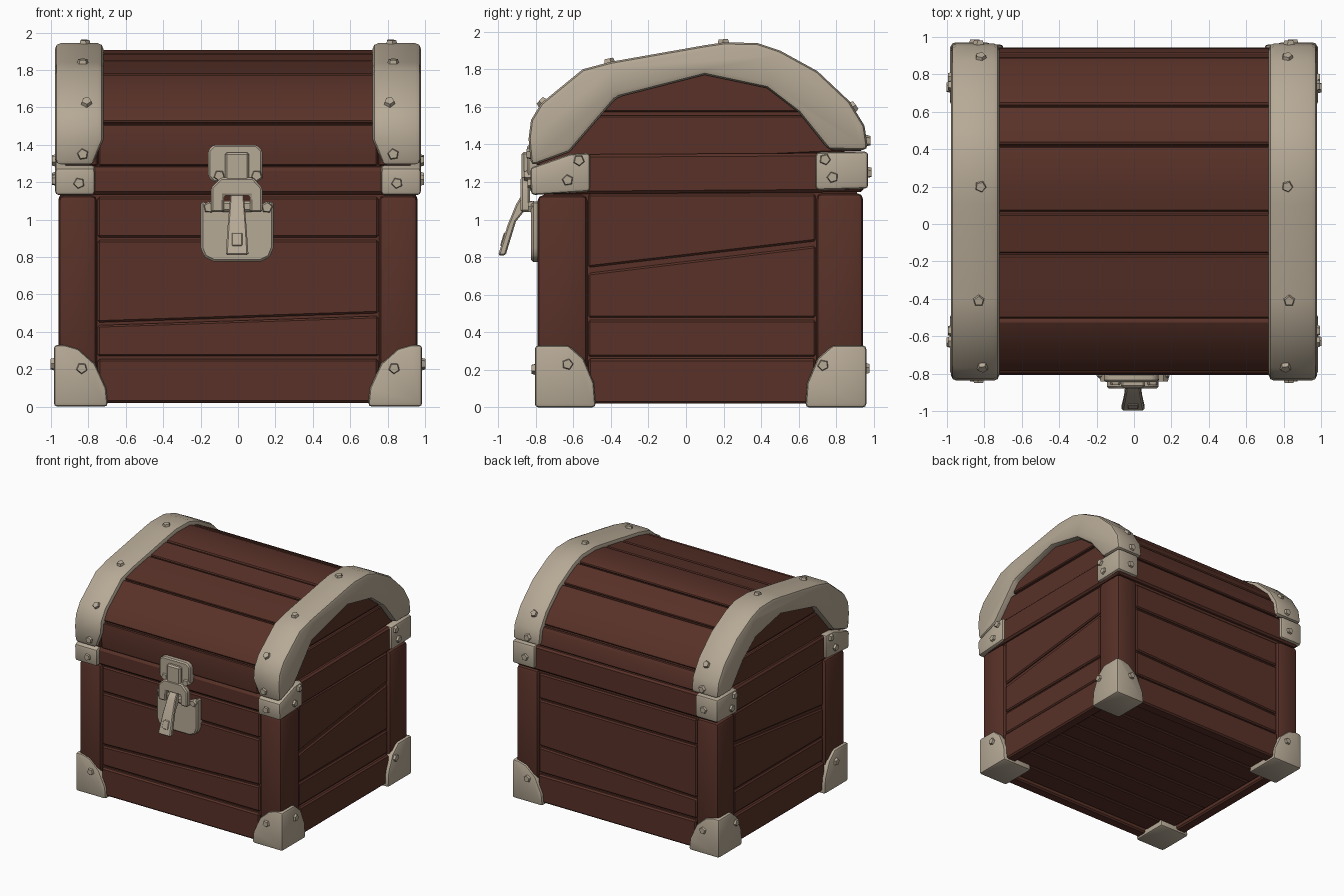
import bpy, bmesh, math
from mathutils import Vector, Matrix

if "Cube" in bpy.data.objects:
    bpy.data.objects.remove(bpy.data.objects["Cube"])


def material(name, rgb):
    m = bpy.data.materials.new(name)
    m.diffuse_color = (*rgb, 1)
    m.use_nodes = True
    m.node_tree.nodes["Principled BSDF"].inputs["Base Color"].default_value = m.diffuse_color
    return m


WOOD = material("dark_brown_wood", (0.098, 0.031, 0.021))
METAL = material("pale_beige_metal", (0.47, 0.40, 0.305))


def finish(name, bm, mat):
    bmesh.ops.recalc_face_normals(bm, faces=bm.faces)
    me = bpy.data.meshes.new(name)
    bm.to_mesh(me)
    bm.free()
    me.materials.append(mat)
    for p in me.polygons:
        p.use_smooth = True
    me.set_sharp_from_angle(angle=math.radians(32))
    ob = bpy.data.objects.new(name, me)
    bpy.context.collection.objects.link(ob)
    return ob


def prism(name, pts, axis, lo, hi, mat, bevel=0.008, seg=1, cuts=()):
    """Extrude a 2D outline along an axis, trim by planes, bevel sharp edges."""
    place = {'x': lambda t, u, v: (t, u, v),
             'y': lambda t, u, v: (u, t, v),
             'z': lambda t, u, v: (u, v, t)}[axis]
    bm = bmesh.new()
    a = [bm.verts.new(place(lo, *p)) for p in pts]
    b = [bm.verts.new(place(hi, *p)) for p in pts]
    n = len(pts)
    bm.faces.new(a)
    bm.faces.new(b[::-1])
    for i in range(n):
        j = (i + 1) % n
        bm.faces.new((a[i], b[i], b[j], a[j]))
    bmesh.ops.recalc_face_normals(bm, faces=bm.faces)
    for co, no in cuts:
        bmesh.ops.bisect_plane(bm, geom=bm.verts[:] + bm.edges[:] + bm.faces[:], dist=1e-5,
                               plane_co=co, plane_no=no, clear_outer=True)
        bmesh.ops.holes_fill(bm, edges=[e for e in bm.edges if e.is_boundary], sides=0)
    bmesh.ops.recalc_face_normals(bm, faces=bm.faces)
    if bevel:
        sharp = [e for e in bm.edges if len(e.link_faces) == 2 and e.calc_face_angle() > 0.6]
        bmesh.ops.bevel(bm, geom=sharp, offset=bevel, offset_type='OFFSET', segments=seg,
                        profile=0.5, affect='EDGES', clamp_overlap=True)
    return finish(name, bm, mat)


def box(name, x, y, z, mat, bevel=0.008, seg=1):
    return prism(name, [(x[0], y[0]), (x[1], y[0]), (x[1], y[1]), (x[0], y[1])],
                 'z', z[0], z[1], mat, bevel, seg)


def span(s, a, b):
    return tuple(sorted((s * a, s * b)))


# body core and base slats
box("body_core", (-0.925, 0.925), (-0.755, 0.91), (0.06, 1.3), WOOD, 0)
for i in range(8):
    y = -0.68 + i * 0.19
    box("base_slat", (-0.85, 0.85), (y, y + 0.178), (0.045, 0.1), WOOD)

# corner posts
for s in (-1, 1):
    x = span(s, 0.755, 0.96)
    box("front_post", x, (-0.79, -0.525), (0.02, 1.13), WOOD, 0.03, 2)
    box("back_post", x, (0.695, 0.942), (0.02, 1.14), WOOD, 0.03, 2)

# bottom rails
box("front_rail", (-0.75, 0.75), (-0.785, -0.69), (0.02, 0.255), WOOD, 0.012)
box("back_rail", (-0.75, 0.75), (0.84, 0.938), (0.02, 0.255), WOOD, 0.012)
for s in (-1, 1):
    box("side_rail", span(s, 0.86, 0.955), (-0.52, 0.69), (0.02, 0.26), WOOD, 0.012)

# wall planks: (bottom left, bottom right, top left, top right) heights
front_rows = [(0.27, 0.27, 0.435, 0.485), (0.45, 0.50, 0.89, 0.89), (0.905, 0.905, 1.12, 1.12)]
side_rows = [(0.27, 0.27, 0.465, 0.465), (0.478, 0.478, 0.715, 0.86), (0.745, 0.885, 1.135, 1.135)]


def row_outline(row, l, r):
    return [(l, row[0]), (r, row[1]), (r, row[3]), (l, row[2])]


for row in front_rows:
    prism("front_plank", row_outline(row, -0.75, 0.75), 'y', -0.775, -0.74, WOOD, 0.01)
    prism("back_plank", row_outline(row, -0.75, 0.75), 'y', 0.89, 0.928, WOOD, 0.01)
for s in (-1, 1):
    for row in side_rows:
        prism("side_plank", row_outline(row, -0.52, 0.69), 'x', *span(s, 0.9, 0.943), WOOD, 0.01)

# rim under the lid
prism("rim", [(-0.79, 1.135), (0.945, 1.147), (0.945, 1.355), (-0.6, 1.347), (-0.79, 1.275)],
      'x', -0.957, 0.957, WOOD, 0.015)

# lid outline seen from the side (y, z)
ARCH = [(-0.825, 1.285), (-0.838, 1.43), (-0.825, 1.53), (-0.77, 1.62), (-0.55, 1.80), (-0.4, 1.84),
        (0.1, 1.928), (0.2, 1.943), (0.38, 1.94), (0.5, 1.90), (0.7, 1.79), (0.87, 1.63),
        (0.95, 1.5), (0.97, 1.37)]
INNER = [(0.76, 1.37), (0.6, 1.57), (0.43, 1.70), (0.1, 1.77), (-0.37, 1.65), (-0.62, 1.36)]


def shrunk(f):
    return [(0.07 + (y - 0.07) * 0.965 * f, 1.3 + (z - 1.3) * 0.945 * f) for y, z in ARCH]


LID = shrunk(1)
prism("lid_core", shrunk(0.972), 'x', -0.9, 0.9, WOOD, 0)

# lid planks: wedges of the lid between neighbouring seams
hub = Vector((0, 0.07, 1.22))
seams = [(-0.80, 1.52), (-0.5, 1.765), (-0.16, 1.84), (0.06, 1.885), (0.42, 1.88), (0.62, 1.77), (0.88, 1.52)]
dirs = [None] + [(Vector((0, y, z)) - hub).normalized() for y, z in seams] + [None]
for d0, d1 in zip(dirs, dirs[1:]):
    cuts = []
    if d0:  # drop everything in front of the seam
        n = Vector((0, -d0.z, d0.y))
        cuts.append((hub - n * 0.006, n))
    if d1:  # drop everything behind the seam
        n = Vector((0, d1.z, -d1.y))
        cuts.append((hub - n * 0.006, n))
    prism("lid_plank", LID, 'x', -0.745, 0.745, WOOD, 0.008, 1, cuts)

# lid end boards and metal arches
for s in (-1, 1):
    x = span(s, 0.75, 0.925)
    prism("lid_end_lower", LID, 'x', *x, WOOD, 0.008, 1, [((0, 0, 1.553), (0, 0, 1))])
    prism("lid_end_upper", LID, 'x', *x, WOOD, 0.008, 1, [((0, 0, 1.572), (0, 0, -1))])
    arch = prism("lid_arch", ARCH + INNER, 'x', *span(s, 0.72, 0.978), METAL, 0.03, 2)
    for v in arch.data.vertices:
        if v.co.y < -0.7 and v.co.z < 1.36 and abs(v.co.x) < 0.8:
            v.co.x += s * 0.045

    # rim brackets
    x = span(s, 0.765, 0.978)
    prism("front_bracket", [(-0.825, 1.13), (-0.51, 1.15), (-0.51, 1.355), (-0.62, 1.348), (-0.83, 1.275)],
          'x', *x, METAL, 0.02, 2)
    prism("back_bracket", [(0.69, 1.157), (0.97, 1.165), (0.97, 1.362), (0.69, 1.358)],
          'x', *x, METAL, 0.02, 2)

# rounded foot corners: a block trimmed by one curve per visible side
curve_x = [(0.29, 0.0), (0.28, 0.10), (0.22, 0.23), (0.13, 0.31), (0.06, 0.33)]
curve_y = [(0.325, 0.0), (0.315, 0.13), (0.26, 0.26), (0.18, 0.33)]
for sx in (-1, 1):
    for sy, y0 in ((-1, -0.805), (1, 0.96)):
        cuts = []
        for (d0, z0), (d1, z1) in zip(curve_x, curve_x[1:]):
            cuts.append(((sx * (0.985 - d0), 0, z0), (-sx * (z1 - z0), 0, d0 - d1)))
        for (d0, z0), (d1, z1) in zip(curve_y, curve_y[1:]):
            cuts.append(((0, y0 - sy * d0, z0), (0, -sy * (z1 - z0), d0 - d1)))
        xa, xb = span(sx, 0.6, 0.985)
        ya, yb = sorted((y0, y0 - sy * 0.4))
        prism("foot_corner", [(xa, ya), (xb, ya), (xb, yb), (xa, yb)], 'z', 0.0, 0.33,
              METAL, 0.02, 2, cuts)

# latch
prism("latch_upper_plate", [(-0.13, 1.2), (0.10, 1.2), (0.13, 1.23), (0.13, 1.37), (0.10, 1.40),
                            (-0.13, 1.40), (-0.16, 1.37), (-0.16, 1.23)], 'y', -0.845, -0.76, METAL, 0.01)
box("latch_hasp", (-0.07, 0.06), (-0.875, -0.82), (1.15, 1.36), METAL, 0.012)
prism("latch_loop", [(-0.145, 1.04), (-0.145, 1.17), (-0.09, 1.225), (0.08, 1.225), (0.13, 1.17), (0.13, 1.04),
                     (0.065, 1.04), (0.065, 1.13), (-0.075, 1.13), (-0.075, 1.04)],
      'y', -0.88, -0.83, METAL, 0.01)
prism("latch_lower_plate", [(-0.2, 1.1), (-0.2, 0.85), (-0.18, 0.80), (-0.13, 0.775), (0.12, 0.775),
                            (0.17, 0.80), (0.19, 0.85), (0.19, 1.1), (0.1, 1.06), (-0.1, 1.06)],
      'y', -0.825, -0.74, METAL, 0.012)
box("latch_pivot", (-0.1, 0.09), (-0.86, -0.8), (1.04, 1.1), METAL, 0.015)
lever = prism("latch_lever", [(-0.84, 1.14), (-0.875, 1.13), (-0.905, 1.08), (-0.95, 0.97), (-1.0, 0.81),
                              (-0.96, 0.81), (-0.905, 0.99), (-0.84, 1.07)], 'x', -0.06, 0.05, METAL, 0.008)
for v in lever.data.vertices:
    v.co.x = -0.005 + (v.co.x + 0.005) * (1.1 - max(0, v.co.z - 0.85) * 1.6)
prism("lever_stud", [(-0.969, 0.93), (-0.99, 0.86), (-0.97, 0.86), (-0.95, 0.93)],
      'x', -0.033, 0.023, METAL, 0.004)

# rivets: (x, y, z) and outward direction, mirrored left to right
rivets = [((0.83, -0.41, 1.84), (0, -0.2, 1)), ((0.81, -0.765, 1.625), (0, -1, 0.9)),
          ((0.83, -0.832, 1.35), (0, -1, 0)), ((0.82, 0.2, 1.943), (0, -0.1, 1)),
          ((0.82, 0.89, 1.60), (0, 1, 0.7)), ((0.83, 0.965, 1.42), (0, 1, 0)),
          ((0.85, -0.826, 1.195), (0, -1, 0)), ((0.85, 0.97, 1.25), (0, 1, 0)),
          ((0.835, -0.805, 0.205), (0, -1, 0)), ((0.835, 0.96, 0.205), (0, 1, 0)),
          ((0.978, -0.57, 1.315), (1, 0, 0)), ((0.978, -0.63, 1.21), (1, 0, 0)),
          ((0.978, 0.74, 1.32), (1, 0, 0)), ((0.978, 0.78, 1.225), (1, 0, 0)),
          ((0.985, -0.63, 0.23), (1, 0, 0)), ((0.985, 0.73, 0.225), (1, 0, 0)),
          ((0.155, -0.825, 1.065), (0, -1, 0)), ((0.1, -0.845, 1.235), (0, -1, 0))]
bm = bmesh.new()
for i, (p, n) in enumerate(rivets):
    for s in (-1, 1):
        rot = Vector((n[0] * s, n[1], n[2])).to_track_quat('Z', 'Y').to_matrix().to_4x4()
        m = Matrix.Translation((p[0] * s, p[1], p[2])) @ rot @ Matrix.Rotation(i * 0.7, 4, 'Z')
        bmesh.ops.create_cone(bm, cap_ends=True, segments=5, radius1=0.036, radius2=0.026,
                              depth=0.034, matrix=m)
finish("rivets", bm, METAL)
